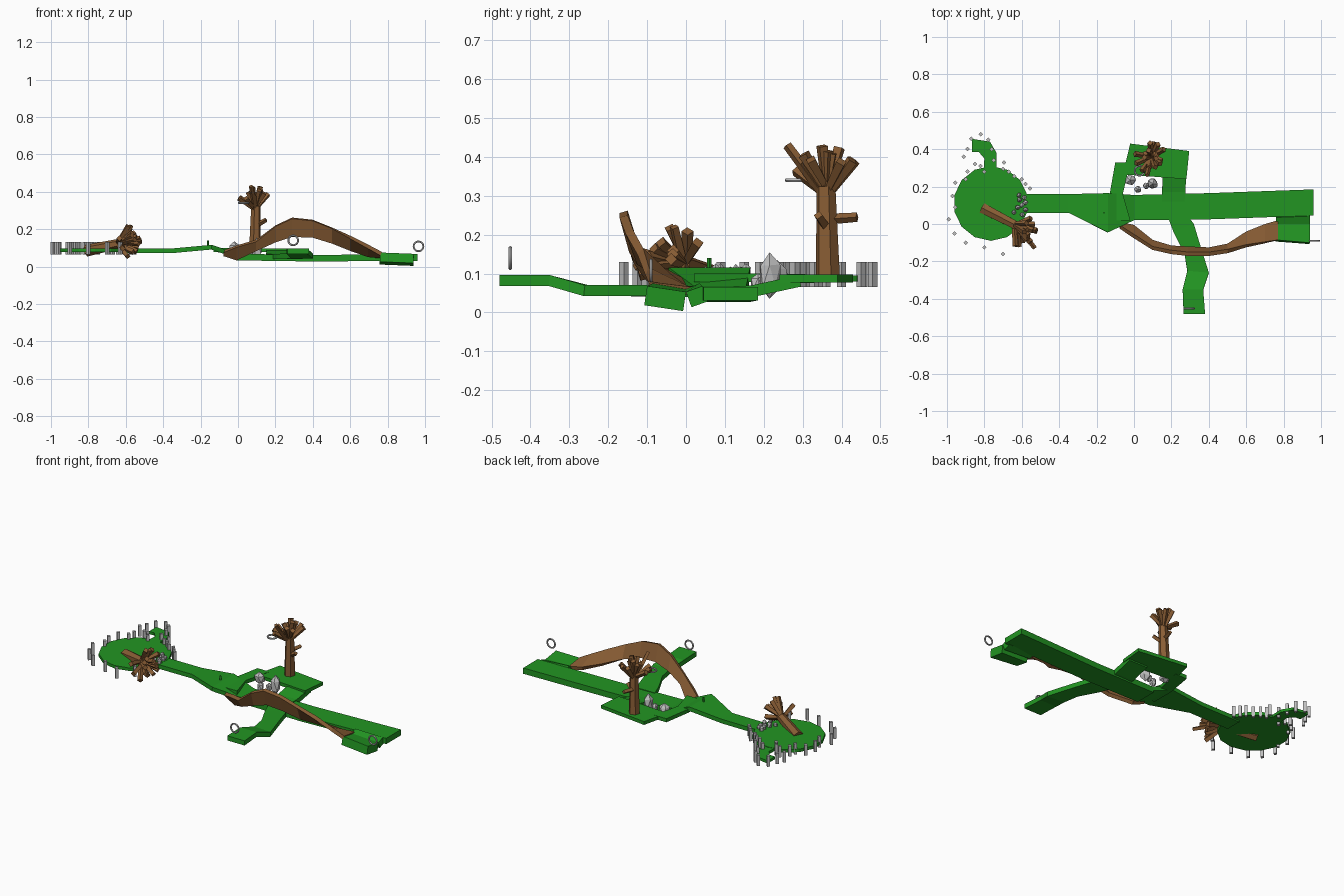
import bpy, bmesh, math, random
from mathutils import Vector

random.seed(4)
if "Cube" in bpy.data.objects:
    bpy.data.objects.remove(bpy.data.objects["Cube"])


def material(name, r, g, b):
    m = bpy.data.materials.new(name)
    m.use_nodes = True
    m.diffuse_color = (r, g, b, 1)
    m.node_tree.nodes["Principled BSDF"].inputs["Base Color"].default_value = (r, g, b, 1)
    return m


GREEN = material("grass green", .016, .30, .016)
BROWN = material("wood brown", .25, .11, .035)
GREY = material("stone grey", .52, .52, .52)


def finish(name, bm, mat):
    bmesh.ops.recalc_face_normals(bm, faces=bm.faces)
    mesh = bpy.data.meshes.new(name)
    bm.to_mesh(mesh)
    bm.free()
    mesh.materials.append(mat)
    ob = bpy.data.objects.new(name, mesh)
    bpy.context.collection.objects.link(ob)
    return ob


def ribbon(name, edges, thick, mat):
    """Slab swept through pairs of top edge points, thickened along its normal."""
    bm = bmesh.new()
    rows = []
    pairs = [(Vector(a), Vector(b)) for a, b in edges]
    mids = [(a + b) / 2 for a, b in pairs]
    for i, (a, b) in enumerate(pairs):
        along = mids[min(i + 1, len(mids) - 1)] - mids[max(i - 1, 0)]
        down = along.cross(b - a).normalized() * thick
        if down.z > 0:
            down = -down
        rows.append([bm.verts.new(p) for p in (a, b, b + down, a + down)])
    for r, s in zip(rows, rows[1:]):
        for k in range(4):
            bm.faces.new((r[k], r[k - 1], s[k - 1], s[k]))
    bm.faces.new(rows[0])
    bm.faces.new(rows[-1])
    return finish(name, bm, mat)


def bar(bm, a, b, r1, r2, sides=4):
    """Tapered bar between two points."""
    a, b = Vector(a), Vector(b)
    d = b - a
    made = bmesh.ops.create_cone(bm, cap_ends=True, segments=sides, radius1=r1, radius2=r2, depth=d.length)
    turn = d.to_track_quat('Z', 'Y')
    for v in made["verts"]:
        v.co = turn @ v.co + (a + b) / 2


def along_x(stations):
    return [((x, lo, z), (x, hi, z)) for x, lo, hi, z in stations]


def along_y(stations):
    return [((lo, y, z), (hi, y, z)) for y, lo, hi, z in stations]


# Long main lane and the wedge leading down to it
ribbon("approach_lane", along_x([(-.62, .06, .16, .096), (-.35, .06, .16, .097),
                                 (-.14, -.045, .165, .116), (0, .02, .155, .068)]), .025, GREEN)
ribbon("main_lane", along_x([(-.01, .02, .155, .068), (.4, .025, .165, .062), (.96, .045, .185, .066)]), .035, GREEN)

# Round green with its curled tail
bm = bmesh.new()
bmesh.ops.create_cone(bm, cap_ends=True, segments=14, radius1=.2, radius2=.2, depth=.018)
bmesh.ops.translate(bm, verts=bm.verts, vec=(-.765, .11, .088))
finish("round_green", bm, GREEN)
tail = [((-.735, .26), (-.805, .26)), ((-.735, .38), (-.8, .35)),
        ((-.77, .44), (-.83, .385)), ((-.865, .455), (-.865, .385))]
ribbon("curled_tail", [((*a, .095), (*b, .095)) for a, b in tail], .016, GREEN)

# Front spur, curving and climbing to a raised end
ribbon("front_spur", [((.18, .04, .068), (.29, .04, .068)), ((.21, -.04, .068), (.32, 0, .068)),
                      ((.27, -.16, .07), (.35, -.1, .07)), ((.285, -.25, .07), (.4, -.26, .07)),
                      ((.26, -.35, .096), (.37, -.35, .096)), ((.265, -.48, .096), (.38, -.48, .096))],
       .028, GREEN)

# Rear loop: left leg, back platform and sloping right leg
ribbon("loop_left_leg", along_y([(.02, -.13, -.02, .1), (.16, -.13, -.06, .1), (.33, -.1, -.02, .098)]), .022, GREEN)
ribbon("loop_platform", [((-.06, .265, .097), (-.02, .43, .097)), ((.28, .24, .097), (.295, .39, .097))], .02, GREEN)
ribbon("loop_right_leg", along_y([(.12, .15, .27, .066), (.17, .15, .275, .07), (.29, .155, .28, .096)]), .03, GREEN)

# Shallow valley shaped landing pad
ribbon("landing_outer", [((.76, -.085, .075), (.76, 0, .06)), ((.94, -.1, .068), (.94, 0, .053))], .05, GREEN)
ribbon("landing_inner", [((.76, 0, .06), (.76, .035, .075)), ((.94, 0, .053), (.94, .042, .068))], .042, GREEN)

# Banked wooden arch: x, outer y and z, inner y and z
arch = [(-.07, -.01, .09, .01, .07), (0, -.055, .115, -.005, .045), (.1, -.12, .145, -.085, .095),
        (.2, -.14, .22, -.115, .135), (.29, -.15, .262, -.12, .165), (.4, -.15, .25, -.125, .16),
        (.5, -.135, .21, -.105, .13), (.6, -.11, .165, -.04, .1), (.7, -.095, .115, 0, .07),
        (.77, -.085, .078, .02, .065)]
ribbon("wooden_arch", [((x, a, b), (x, c, d)) for x, a, b, c, d in arch], .022, BROWN)


def tree(name, base, fork, reach, extra):
    """Trunk with a splayed crown of cut branches."""
    bm = bmesh.new()
    base, fork = Vector(base), Vector(fork)
    axis = (fork - base).normalized()
    bar(bm, base, fork, .032, .025, 6)
    u = axis.orthogonal().normalized()
    w = axis.cross(u)
    for i in range(15):
        ang = i * 2.4
        lean = .25 + .75 * (i % 5) / 4
        side = u * math.cos(ang) + w * math.sin(ang)
        start = fork - axis * random.uniform(0, .03)
        tip = fork + side * lean * reach * .85 + axis * reach * (1.15 - .7 * lean) * random.uniform(.75, 1.1)
        bar(bm, start, tip, .011, .016)
    for a, b in extra:
        bar(bm, a, b, .014, .012)
    return finish(name, bm, BROWN)


tree("standing_tree", (.09, .365, .085), (.095, .36, .325), .11,
     [((.09, .365, .24), (.11, .44, .245)), ((.1, .36, .22), (.15, .34, .25)),
      ((.09, .35, .31), (.07, .26, .43))])
tree("fallen_tree", (-.81, .085, .085), (-.625, -.01, .125), .12,
     [((-.62, -.01, .13), (-.57, -.03, .22)), ((-.62, -.01, .13), (-.53, -.13, .12))])

# Fence of small posts around the round green
posts = [(-.82, .48), (-.87, .455), (-.78, .45), (-.76, .4), (-.75, .34), (-.695, .33), (-.7, .295),
         (-.67, .28), (-.64, .255), (-.6, .24), (-.58, .215), (-.555, .19), (-.91, .36), (-.82, .31),
         (-.85, .32), (-.89, .28), (-.9, .24), (-.955, .22), (-.97, .15), (-.955, .09), (-.99, .025),
         (-.96, -.05), (-.9, -.1), (-.8, -.125), (-.7, -.16), (-.63, -.085), (-.8, .28), (-.89, .4)]
bm = bmesh.new()
for x, y in posts:
    bar(bm, (x, y, .065), (x, y, .13), .012, .012)
finish("fence_posts", bm, GREY)


def rock(name, x, y, z, r, h):
    bm = bmesh.new()
    bmesh.ops.create_icosphere(bm, subdivisions=1, radius=1)
    for v in bm.verts:
        v.co *= random.uniform(.85, 1.1)
        v.co = Vector((x + v.co.x * r, y + v.co.y * r, z + v.co.z * h))
    return finish(name, bm, GREY)


# Boulders in the loop and rubble at the mouth of the round green
rock("tall_boulder", .1, .215, .095, .032, .064)
rock("left_boulder", -.02, .235, .095, .031, .038)
rock("small_boulder", .02, .185, .075, .021, .03)
rock("middle_boulder", .065, .205, .075, .02, .03)
for i in range(9):
    rock("rubble", -.61 + random.uniform(-.035, .035), .05 + i * .013, .105, .014, random.uniform(.012, .025))


def ring(name, at, tilt):
    bpy.ops.mesh.primitive_torus_add(location=at, rotation=tilt, major_radius=.026, minor_radius=.005,
                                     major_segments=20, minor_segments=6)
    ob = bpy.context.object
    ob.name = name
    ob.data.materials.append(GREY)
    bpy.ops.object.shade_smooth_by_angle()


# Hoops at the ends and in the tree
upright = (math.pi / 2, 0, 0)
ring("landing_hoop", (.965, -.09, .108), upright)
ring("spur_hoop", (.295, -.452, .14), upright)
ring("tree_hoop", (.03, .285, .34), (0, 0, 0))

# Small peg on the crest of the approach
bm = bmesh.new()
bar(bm, (-.16, .06, .11), (-.16, .06, .14), .006, .006)
finish("crest_peg", bm, GREEN)
